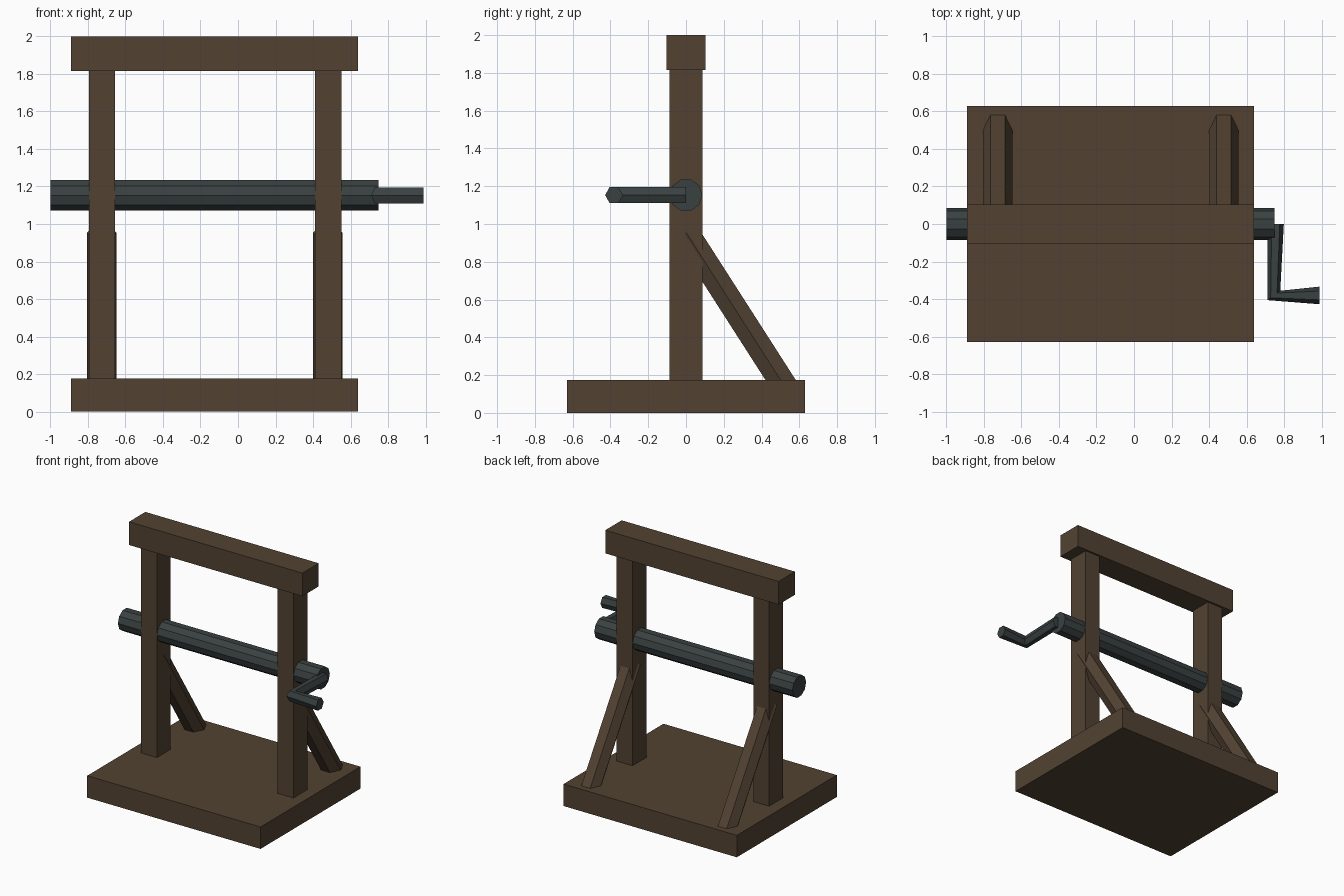
import bpy, bmesh, math
from mathutils import Vector

if "Cube" in bpy.data.objects:
    bpy.data.objects.remove(bpy.data.objects["Cube"])


def material(name, color):
    m = bpy.data.materials.new(name)
    m.diffuse_color = color
    m.use_nodes = True
    m.node_tree.nodes["Principled BSDF"].inputs["Base Color"].default_value = m.diffuse_color
    return m


wood = material("dark_wood", (0.085, 0.055, 0.032, 1))
iron = material("dark_iron", (0.042, 0.053, 0.053, 1))


def finish(name, bm, mat):
    bmesh.ops.recalc_face_normals(bm, faces=bm.faces)
    me = bpy.data.meshes.new(name)
    bm.to_mesh(me)
    bm.free()
    me.materials.append(mat)
    ob = bpy.data.objects.new(name, me)
    bpy.context.collection.objects.link(ob)
    return ob


def box(name, lo, hi):
    lo, hi = Vector(lo), Vector(hi)
    bm = bmesh.new()
    bmesh.ops.create_cube(bm, size=1)
    for v in bm.verts:
        v.co = (lo + hi) / 2 + v.co * (hi - lo)
    return finish(name, bm, wood)


def tube(name, rings, sides, mat):
    """Loft capped rings, each given as (centre, first axis, second axis)."""
    bm = bmesh.new()
    loops = []
    for c, u, w in rings:
        c, u, w = Vector(c), Vector(u), Vector(w)
        angles = [2 * math.pi * i / sides for i in range(sides)]
        loops.append([bm.verts.new(c + u * math.cos(a) + w * math.sin(a)) for a in angles])
    for a, b in zip(loops, loops[1:]):
        for i in range(sides):
            j = (i + 1) % sides
            bm.faces.new((a[i], a[j], b[j], b[i]))
    bm.faces.new(loops[0])
    bm.faces.new(loops[-1])
    return finish(name, bm, mat)


# Frame: base slab and top beam
box("base", (-0.89, -0.63, 0), (0.64, 0.63, 0.175))
box("top_beam", (-0.89, -0.103, 1.815), (0.64, 0.103, 2.0))

# Posts with diagonal hexagonal braces behind them
top, foot = Vector((0, 0, 0.955)), Vector((0, 0.54, 0.113))
across = (foot - top).normalized().cross(Vector((1, 0, 0)))
for side, x in (("left", -0.725), ("right", 0.481)):
    box(side + "_post", (x - 0.07, -0.087, 0.175), (x + 0.07, 0.087, 1.815))
    offset = Vector((x - 0.002, 0, 0))
    tube(side + "_brace",
         [(p + offset, (0.078, 0, 0), across * 0.078) for p in (top, foot)], 6, wood)

# Winding drum
r, z = 0.0865, 1.153
tube("drum", [((x, 0, z), (0, r, 0), (0, 0, r)) for x in (-1.0, 0.75)], 10, iron)

# Crank: arm and grip in one bent hexagonal rod
up = (0, 0, 0.049)
tube("crank", [
    ((0.756, 0, z), (0.043, 0, 0), up),
    ((0.746, -0.381, z), (0.034, 0.025, 0), up),
    ((0.99, -0.381, z), (0, 0.047, 0), up),
], 6, iron)
